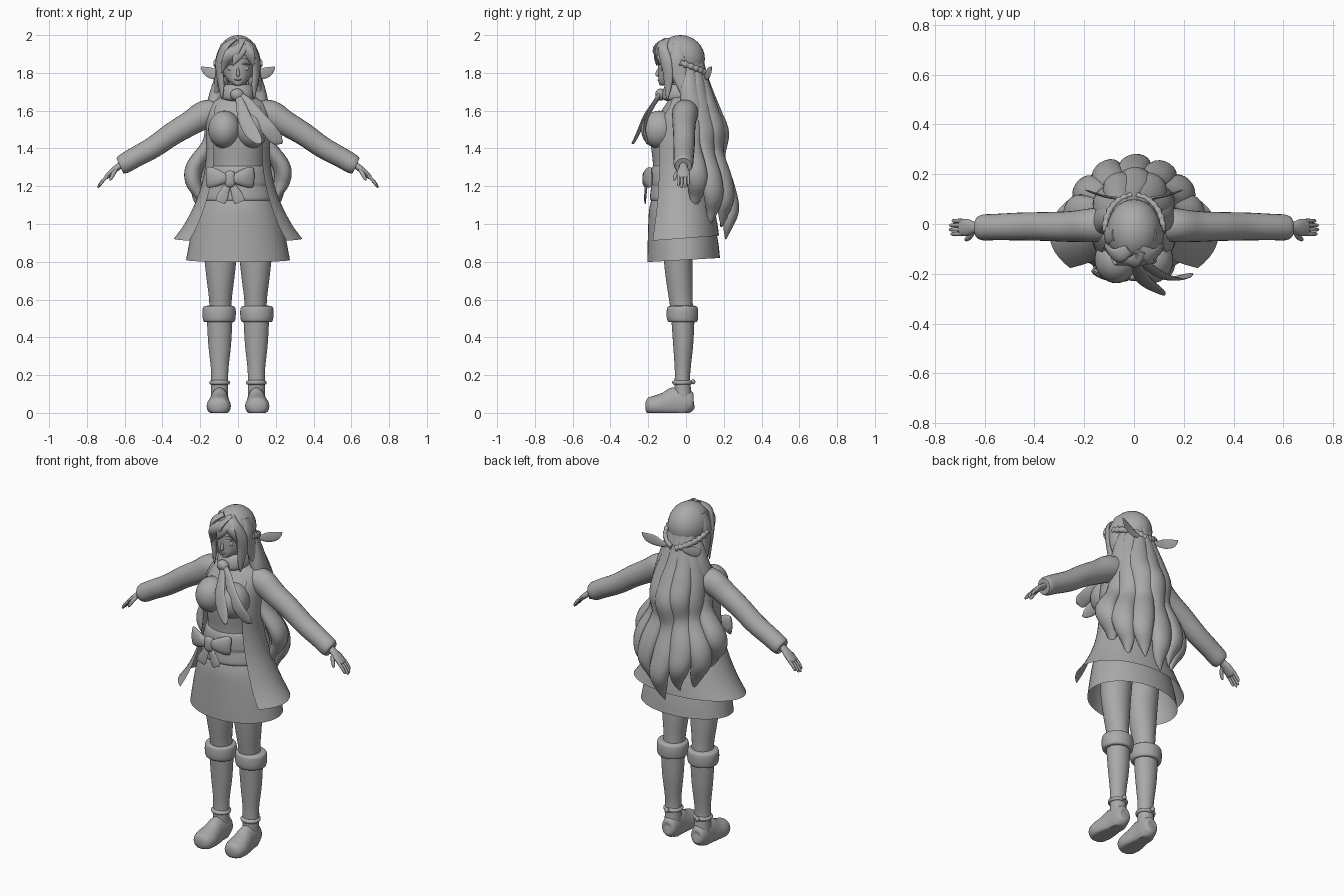
import bpy, bmesh, math
from mathutils import Vector

clay = bpy.data.materials.new("clay grey")
clay.diffuse_color = (0.4, 0.4, 0.4, 1)


def finish(name, bm, fix=True):
    if fix:
        bmesh.ops.recalc_face_normals(bm, faces=bm.faces[:])
    for f in bm.faces:
        f.smooth = True
    me = bpy.data.meshes.new(name)
    bm.to_mesh(me)
    bm.free()
    me.materials.append(clay)
    ob = bpy.data.objects.new(name, me)
    bpy.context.collection.objects.link(ob)
    ob.select_set(True)
    bpy.context.view_layer.objects.active = ob
    bpy.ops.object.shade_smooth_by_angle(angle=math.radians(50))
    ob.select_set(False)
    return ob


def spline(rows, sub):
    """Catmull-Rom interpolation of equal-length rows of numbers."""
    out = []
    n = len(rows)
    for i in range(n - 1):
        p = [rows[max(i - 1, 0)], rows[i], rows[i + 1], rows[min(i + 2, n - 1)]]
        for k in range(sub):
            t = k / sub
            out.append([0.5 * (2 * b + (c - a) * t + (2 * a - 5 * b + 4 * c - d) * t * t
                               + (3 * b - a - 3 * c + d) * t ** 3) for a, b, c, d in zip(*p)])
    return out + [list(rows[-1])]


def skin(bm, rings, closed, caps):
    for a, b in zip(rings, rings[1:]):
        n = len(a)
        for i in range(n if closed else n - 1):
            j = (i + 1) % n
            bm.faces.new((a[i], a[j], b[j], b[i]))
    if caps:
        bm.faces.new(rings[0][::-1])
        bm.faces.new(rings[-1])


def stack(name, rows, x=0, arc=None, caps=True, sub=4, n=40, tilt=0):
    """Horizontal ellipses; rows are (z, half width, front y, back y), bottom to top."""
    bm = bmesh.new()
    a0, a1 = arc or (0, 2 * math.pi)
    rings = []
    for z, rx, yf, yb in spline(rows, sub):
        ring = []
        for i in range(n + (1 if arc else 0)):
            a = a0 + (a1 - a0) * i / n
            y = (yf + yb) / 2 + (yb - yf) / 2 * math.sin(a)
            drop = tilt * max(0, (1.15 - z) / 0.3) * y
            ring.append(bm.verts.new((x + rx * math.cos(a), y, z + drop)))
        rings.append(ring)
    skin(bm, rings, not arc, caps and not arc)
    return finish(name, bm, False)


def tube(name, rows, wide, s=1, sub=4, n=14, floor=None):
    """Swept ellipse; rows are (x, y, z, half width along 'wide', half depth)."""
    bm = bmesh.new()
    pts = spline([(s * r[0], *r[1:]) for r in rows], sub)
    pos = [Vector(p[:3]) for p in pts]
    wide = Vector((s * wide[0], wide[1], wide[2]))
    rings = []
    for i, p in enumerate(pts):
        t = (pos[min(i + 1, len(pos) - 1)] - pos[max(i - 1, 0)]).normalized()
        w = (wide - t * wide.dot(t)).normalized()
        d = t.cross(w)
        ring = []
        for k in range(n):
            a = 2 * math.pi * k / n
            v = pos[i] + w * (p[3] * math.cos(a)) + d * (p[4] * math.sin(a))
            if floor is not None:
                v.z = max(v.z, floor)
            ring.append(bm.verts.new(v))
        rings.append(ring)
    skin(bm, rings, True, True)
    return finish(name, bm)


def ball(name, c, r, cut=None, seg=32):
    bm = bmesh.new()
    bmesh.ops.create_uvsphere(bm, u_segments=seg, v_segments=seg // 2, radius=1)
    for v in bm.verts:
        v.co = Vector([c[i] + r[i] * v.co[i] for i in range(3)])
    if cut:
        gone = [f for f in bm.faces if cut(f.calc_center_median())]
        bmesh.ops.delete(bm, geom=gone, context='FACES')
    return finish(name, bm, False)


# Body, sash and skirt
stack("torso", [(1.1, .17, -.17, .1), (1.22, .145, -.175, .08), (1.32, .138, -.175, .07), (1.42, .148, -.185, .08),
                (1.52, .158, -.18, .09), (1.6, .155, -.13, .09), (1.645, .135, -.1, .075), (1.675, .08, -.09, .05),
                (1.72, .05, -.08, .02), (1.8, .045, -.08, .02)])
stack("sash", [(1.115, .17, -.17, .1), (1.13, .188, -.19, .115), (1.17, .182, -.188, .11), (1.2, .17, -.185, .1),
               (1.22, .173, -.188, .1), (1.27, .16, -.188, .09), (1.3, .148, -.18, .08), (1.31, .135, -.17, .07)])
stack("skirt", [(.81, .275, -.205, .18), (.9, .258, -.203, .17), (1.0, .235, -.2, .15),
                (1.08, .208, -.195, .13), (1.14, .18, -.18, .11)], caps=False, tilt=.05)
# Open coat, wrapped around the sides and back
edge = math.radians(41)
stack("coat", [(.925, .34, -.25, .175), (1.0, .285, -.235, .165), (1.1, .232, -.215, .145), (1.2, .195, -.2, .12),
               (1.32, .172, -.195, .105), (1.45, .17, -.19, .105), (1.56, .168, -.165, .105),
               (1.63, .15, -.12, .09), (1.675, .085, -.095, .055)],
      arc=(-edge, math.pi + edge), tilt=.1)

for s, side in ((1, "left"), (-1, "right")):
    ball(side + "_bust", (s * .072, -.142, 1.5), (.086, .096, .1))
    # Legs and boots
    stack(side + "_thigh", [(.5, .058, -.075, .04), (.6, .06, -.09, .035), (.7, .072, -.105, .035),
                            (.82, .085, -.118, .035), (.95, .09, -.12, .05)], x=s * .093)
    stack(side + "_boot_shaft", [(.06, .045, -.065, .035), (.17, .045, -.06, .022), (.24, .047, -.06, .025),
                                 (.36, .06, -.068, .038), (.5, .068, -.078, .045)], x=s * .097)
    stack(side + "_boot_cuff", [(.48, .06, -.07, .04), (.483, .08, -.094, .058), (.505, .087, -.102, .064),
                                (.54, .088, -.102, .064), (.562, .082, -.096, .058), (.568, .06, -.07, .04)], x=s * .1)
    stack(side + "_ankle_band", [(.148, .04, -.055, .02), (.152, .052, -.07, .03), (.165, .054, -.073, .034),
                                 (.174, .04, -.06, .022)], x=s * .097)
    ball(side + "_ankle_knot", (s * .1, .038, .165), (.014, .012, .014), seg=12)
    tube(side + "_shoe", [(.095, .042, .05, .015, .02), (.095, .034, .05, .038, .045), (.096, 0, .055, .048, .075),
                          (.098, -.06, .05, .05, .085), (.1, -.11, .04, .058, .07), (.102, -.16, .036, .064, .057),
                          (.102, -.2, .036, .05, .045), (.102, -.215, .036, .02, .02)],
         (1, 0, 0), s, n=24, floor=0.0)
    # Arms
    tube(side + "_sleeve", [(.09, 0, 1.6, .07, .055), (.17, -.005, 1.582, .068, .074), (.25, -.01, 1.535, .062, .066),
                            (.35, -.01, 1.475, .058, .061), (.45, -.01, 1.405, .056, .057),
                            (.55, -.012, 1.35, .053, .054), (.605, -.014, 1.318, .052, .052),
                            (.625, -.014, 1.308, .044, .044)], (0, 1, 0), s, n=24)
    tube(side + "_palm", [(.59, -.014, 1.33, .022, .02), (.635, -.014, 1.302, .022, .018),
                          (.665, -.014, 1.278, .033, .016), (.695, -.014, 1.25, .033, .013),
                          (.703, -.014, 1.243, .02, .008)], (0, 1, 0), s)
    for k in range(4):
        y, lng = -.04 + k * .0175, (.9, 1.05, 1, .8)[k]
        tube(side + "_finger_%d" % (k + 1),
             [(.69, y, 1.255, .009, .009), (.69 + .025 * lng, y, 1.255 - .025 * lng, .0085, .0085),
              (.69 + .045 * lng, y, 1.255 - .053 * lng, .007, .007),
              (.69 + .049 * lng, y, 1.255 - .062 * lng, .002, .002)], (0, 1, 0), s, n=8)
    tube(side + "_thumb", [(.645, -.03, 1.29, .01, .01), (.662, -.053, 1.262, .011, .011),
                           (.674, -.062, 1.238, .008, .008), (.676, -.063, 1.23, .002, .002)], (0, 1, 0), s, n=8)

# Head and face
stack("head", [(1.733, .012, -.135, -.09), (1.74, .03, -.143, -.06), (1.765, .058, -.146, -.01),
               (1.8, .078, -.147, .05), (1.85, .088, -.147, .075), (1.91, .09, -.145, .075),
               (1.96, .06, -.11, .05), (1.98, .02, -.05, 0)])
tube("nose", [(0, -.14, 1.83, .005, .005), (0, -.15, 1.805, .008, .009), (0, -.15, 1.79, .01, .012),
              (0, -.143, 1.782, .004, .004)], (1, 0, 0), n=10)
tube("mouth", [(-.018, -.143, 1.765, .002, .004), (0, -.147, 1.762, .004, .005), (.018, -.143, 1.765, .002, .004)],
     (0, 0, 1), n=8)
for s, side in ((1, "left"), (-1, "right")):
    ball(side + "_eye", (s * .038, -.128, 1.825), (.019, .008, .015), seg=16)
    tube(side + "_brow", [(.018, -.141, 1.845, .003, .004), (.04, -.135, 1.849, .004, .005),
                          (.062, -.118, 1.843, .002, .003)], (0, 0, 1), s, n=8)

# Hair on the head: cap, swept fringe and face-framing locks
ball("hair_cap", (0, -.03, 1.875), (.11, .13, .125), lambda c: c.y < -.07 and c.z < 1.885)
for s, side in ((1, "left"), (-1, "right")):
    tube(side + "_front_lock", [(.02, -.1, 1.975, .025, .012), (.065, -.128, 1.94, .032, .015),
                                (.094, -.108, 1.87, .034, .016), (.096, -.095, 1.8, .03, .016),
                                (.088, -.095, 1.73, .022, .013), (.085, -.1, 1.66, .004, .003)], (.6, 1, 0), s)
    tube(side + "_temple_lock", [(.075, -.04, 1.95, .03, .015), (.102, -.045, 1.88, .04, .016),
                                 (.105, -.035, 1.8, .042, .016), (.11, -.01, 1.73, .036, .018),
                                 (.12, .02, 1.64, .025, .018), (.12, .04, 1.55, .01, .01)], (0, 1, 0), s)
tube("fringe_right", [(.03, -.105, 1.975, .02, .01), (-.005, -.145, 1.935, .036, .014), (-.045, -.152, 1.89, .034, .013),
                      (-.072, -.138, 1.845, .02, .01), (-.086, -.125, 1.8, .003, .003)], (1, 0, .7))
tube("fringe_middle", [(.02, -.11, 1.97, .02, .01), (.015, -.15, 1.93, .032, .013), (-.005, -.16, 1.885, .024, .01),
                       (-.03, -.155, 1.84, .003, .003)], (1, 0, .3))
tube("fringe_left", [(.02, -.105, 1.975, .02, .01), (.04, -.145, 1.935, .033, .014), (.065, -.145, 1.89, .028, .012),
                     (.084, -.125, 1.835, .004, .004)], (1, 0, -.5))

# Long wavy back hair: (z, radius) profiles blended from the back to the sides
back = [(1.88, .06), (1.78, .08), (1.68, .112), (1.58, .15), (1.48, .187), (1.35, .172), (1.2, .212),
        (1.08, .24), (.99, .222), (.92, .21)]
flank = [(1.86, .06), (1.78, .085), (1.69, .11), (1.6, .125), (1.5, .132), (1.4, .16), (1.28, .235),
         (1.2, .24), (1.12, .205), (1.03, .18)]
width = [.035, .045, .054, .062, .062, .056, .066, .058, .036, .004]
depth = [.03, .036, .04, .043, .042, .038, .046, .042, .026, .003]
for k in range(7):
    th = math.radians(-78 + 26 * k)
    w = math.sin(th) ** 2
    out, tan = Vector((math.sin(th), math.cos(th), 0)), Vector((math.cos(th), -math.sin(th), 0))
    lift = .06 if k % 2 == 0 else 0
    rows = []
    for i, ((zb, rb), (zf, rf)) in enumerate(zip(back, flank)):
        z = zb + (zf - zb) * w
        z += lift * (1.85 - z) * .8
        p = out * (rb + (rf - rb) * w) + tan * (.012 * math.sin(i * 1.5 + k) * min(1, i / 4))
        rows.append((p.x, p.y, z, width[i], depth[i]))
    tube("back_lock_%d" % (k + 1), rows, tan, sub=5, n=18)

# Braids meeting behind the head, with flat ribbon wings
for s, side in ((1, "left"), (-1, "right")):
    rows = []
    for i in range(15):
        a = math.radians(-5 + 88 * i / 14)
        r = .012 if i % 2 else .019
        rows.append((.116 * math.cos(a), -.02 + .135 * math.sin(a), 1.855 - .07 * i / 14, r, r * .8))
    tube(side + "_braid", rows, (0, 0, 1), s, sub=2, n=10)
    tube(side + "_ribbon_wing", [(.04, .1, 1.785, .012, .006), (.08, .105, 1.782, .018, .006),
                                 (.12, .112, 1.792, .028, .005), (.16, .124, 1.806, .026, .004),
                                 (.185, .133, 1.823, .012, .003), (.194, .136, 1.832, .003, .002)], (0, 0, 1), s)

# Scarf
stack("scarf_collar", [(1.65, .06, -.1, .03), (1.662, .085, -.125, .055), (1.69, .09, -.128, .06),
                       (1.72, .082, -.118, .052), (1.738, .065, -.1, .035), (1.735, .05, -.08, .02)])
ball("scarf_knot", (-.005, -.135, 1.685), (.036, .028, .032), seg=20)
tube("scarf_tail_inner", [(0, -.14, 1.68, .016, .012), (.015, -.175, 1.63, .026, .01), (.035, -.22, 1.56, .036, .009),
                          (.07, -.25, 1.49, .038, .008), (.11, -.275, 1.44, .022, .006), (.125, -.285, 1.43, .004, .003)],
     (1, 0, .5))
tube("scarf_tail_outer", [(.01, -.14, 1.685, .016, .012), (.05, -.165, 1.645, .026, .01), (.1, -.2, 1.58, .032, .009),
                          (.155, -.22, 1.51, .038, .008), (.205, -.21, 1.45, .034, .007), (.235, -.2, 1.43, .006, .004)],
     (1, 0, .5))

# Bow on the sash, a little to one side
for s, side in ((1, "left"), (-1, "right")):
    wing = [(0, -.205, 1.24, .016, .012), (.04, -.212, 1.242, .034, .018), (.08, -.205, 1.245, .05, .018),
            (.115, -.19, 1.248, .055, .014), (.123, -.183, 1.248, .045, .006)]
    tail = [(0, -.205, 1.23, .01, .008), (.02, -.212, 1.19, .02, .007), (.042, -.216, 1.14, .03, .006),
            (.052, -.216, 1.115, .026, .004)]
    for part, rows, axis in (("wing", wing, (0, 0, 1)), ("tail", tail, (1, 0, .3))):
        tube("%s_bow_%s" % (side, part), [(s * (-.042) + r[0], *r[1:]) for r in rows], axis, s)
tube("bow_knot", [(-.042, -.205, 1.2, .022, .012), (-.042, -.212, 1.215, .028, .018),
                  (-.042, -.212, 1.26, .028, .018), (-.042, -.205, 1.276, .022, .012)], (1, 0, 0), n=20)
